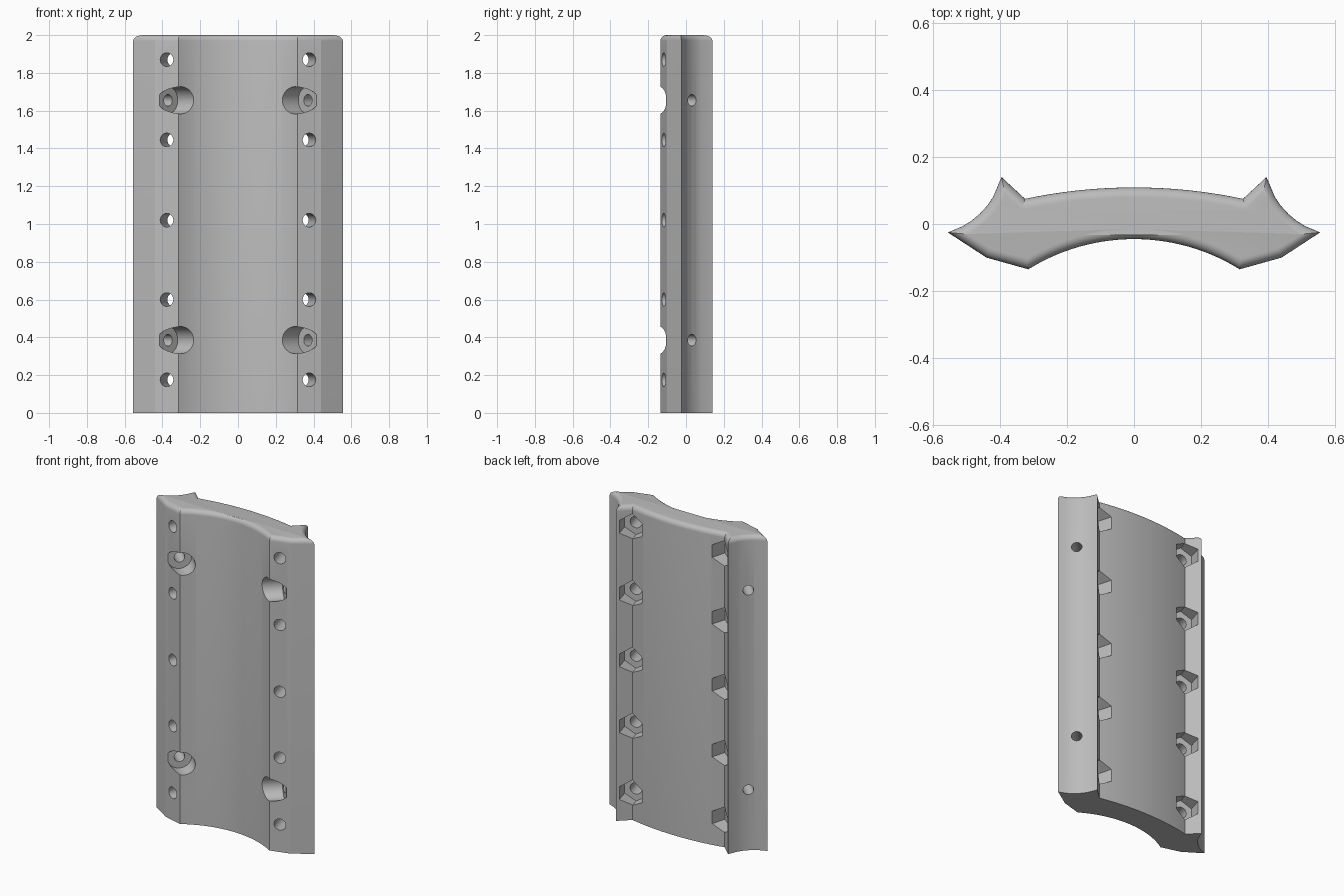
import bpy, bmesh, math
from mathutils import Vector, Matrix

if "Cube" in bpy.data.objects:
    bpy.data.objects.remove(bpy.data.objects["Cube"])

grey = bpy.data.materials.new("plain_grey")
grey.use_nodes = True
grey.diffuse_color = (0.5, 0.5, 0.5, 1)
grey.node_tree.nodes["Principled BSDF"].inputs["Base Color"].default_value = (0.5, 0.5, 0.5, 1)


def arc(p, q, sag, steps):
    """Circular arc from p to q, bulging to the left of the chord by sag."""
    p, q = Vector(p), Vector(q)
    chord = q - p
    half = chord.length / 2
    radius = (half * half + sag * sag) / (2 * abs(sag))
    normal = Vector((-chord.y, chord.x)).normalized() * math.copysign(1, sag)
    centre = (p + q) / 2 + normal * (abs(sag) - radius)
    span = math.asin(half / radius)
    along = chord.normalized()
    return [centre + radius * (normal * math.cos(a) + along * math.sin(a))
            for a in ((2 * t - 1) * span for t in steps)]


def even(n):
    return [i / n for i in range(n + 1)]


# Cross-section of the plate, counterclockwise from above
side = [Vector((0.44, -0.1))]
side += arc((0.555, -0.025), (0.395, 0.14), 0.03, [0, 0.2, 0.33, 0.46, 0.6, 0.73, 1])
front = arc((-0.315, -0.135), (0.315, -0.135), 0.09, even(28))
back = arc((0.325, 0.075), (-0.325, 0.075), -0.034, even(20))
mirrored = [Vector((-v.x, v.y)) for v in reversed(side)]
outline = front + side + back + mirrored


def inset(points, d):
    """Move every corner inward, limiting the mitre at narrow tips."""
    out = []
    for i, p in enumerate(points):
        a = (p - points[i - 1]).normalized()
        b = (points[(i + 1) % len(points)] - p).normalized()
        na, nb = Vector((-a.y, a.x)), Vector((-b.y, b.x))
        m = (na + nb).normalized()
        out.append(p + m * d * min(1 / max(m.dot(na), 0.1), 1.8))
    return out


def finish(name, bm):
    bmesh.ops.recalc_face_normals(bm, faces=bm.faces)
    mesh = bpy.data.meshes.new(name)
    bm.to_mesh(mesh)
    bm.free()
    mesh.materials.append(grey)
    ob = bpy.data.objects.new(name, mesh)
    bpy.context.collection.objects.link(ob)
    return ob


# Plate body with a rounded top rim
FILLET, STEPS = 0.03, 6
levels = [(0, 0)]
for i in range(STEPS + 1):
    a = math.pi / 2 * i / STEPS
    levels.append((FILLET * (1 - math.cos(a)), 2 - FILLET + FILLET * math.sin(a)))
bm = bmesh.new()
rings = [[bm.verts.new((p.x, p.y, z)) for p in inset(outline, d)] for d, z in levels]
for low, high in zip(rings, rings[1:]):
    for i in range(len(low)):
        bm.faces.new((low[i - 1], low[i], high[i], high[i - 1]))
bm.faces.new(rings[0])
bm.faces.new(rings[-1])
plate = finish("curved_plate", bm)


# Cutters, repeated on both sides
def cutter(name, heights, start, end, radius, sides):
    bm = bmesh.new()
    for s in (-1, 1):
        for z in heights:
            a = Vector((s * start[0], start[1], z))
            b = Vector((s * end[0], end[1], z))
            axis, up = (b - a).normalized(), Vector((0, 0, 1))
            rot = Matrix((up.cross(axis), up, axis)).transposed().to_4x4()
            bmesh.ops.create_cone(bm, cap_ends=True, segments=sides, radius1=radius,
                                  radius2=radius, depth=(b - a).length,
                                  matrix=Matrix.Translation((a + b) / 2) @ rot)
    ob = finish(name, bm)
    ob.hide_render = True
    return ob


def on_axis(origin, direction, t):
    return (origin[0] + direction[0] * t, origin[1] + direction[1] * t)


pin_heights = (0.175, 0.6, 1.02, 1.445, 1.87)
bore_heights = (0.385, 1.655)
pin, pin_dir = (0.377, -0.117), (-0.27, 0.963)
bore, bore_dir = (0.37, -0.06), (0.707, 0.707)

cutters = [
    cutter("nut_pocket_cutter", pin_heights, on_axis(pin, pin_dir, 0.14),
           on_axis(pin, pin_dir, 0.4), 0.08, 6),
    cutter("pin_hole_cutter", pin_heights, on_axis(pin, pin_dir, -0.1),
           on_axis(pin, pin_dir, 0.17), 0.036, 40),
    cutter("counterbore_cutter", bore_heights, on_axis(bore, bore_dir, -0.3),
           bore, 0.072, 48),
    cutter("cross_hole_cutter", bore_heights, on_axis(bore, bore_dir, -0.04),
           on_axis(bore, bore_dir, 0.3), 0.031, 40),
]

bpy.context.view_layer.objects.active = plate
for c in cutters:
    mod = plate.modifiers.new(c.name, "BOOLEAN")
    mod.operation, mod.solver, mod.object = "DIFFERENCE", "EXACT", c
    bpy.ops.object.modifier_apply(modifier=mod.name)
    bpy.data.objects.remove(c)

bpy.ops.object.select_all(action="DESELECT")
plate.select_set(True)
bpy.ops.object.shade_smooth_by_angle(angle=math.radians(17))
